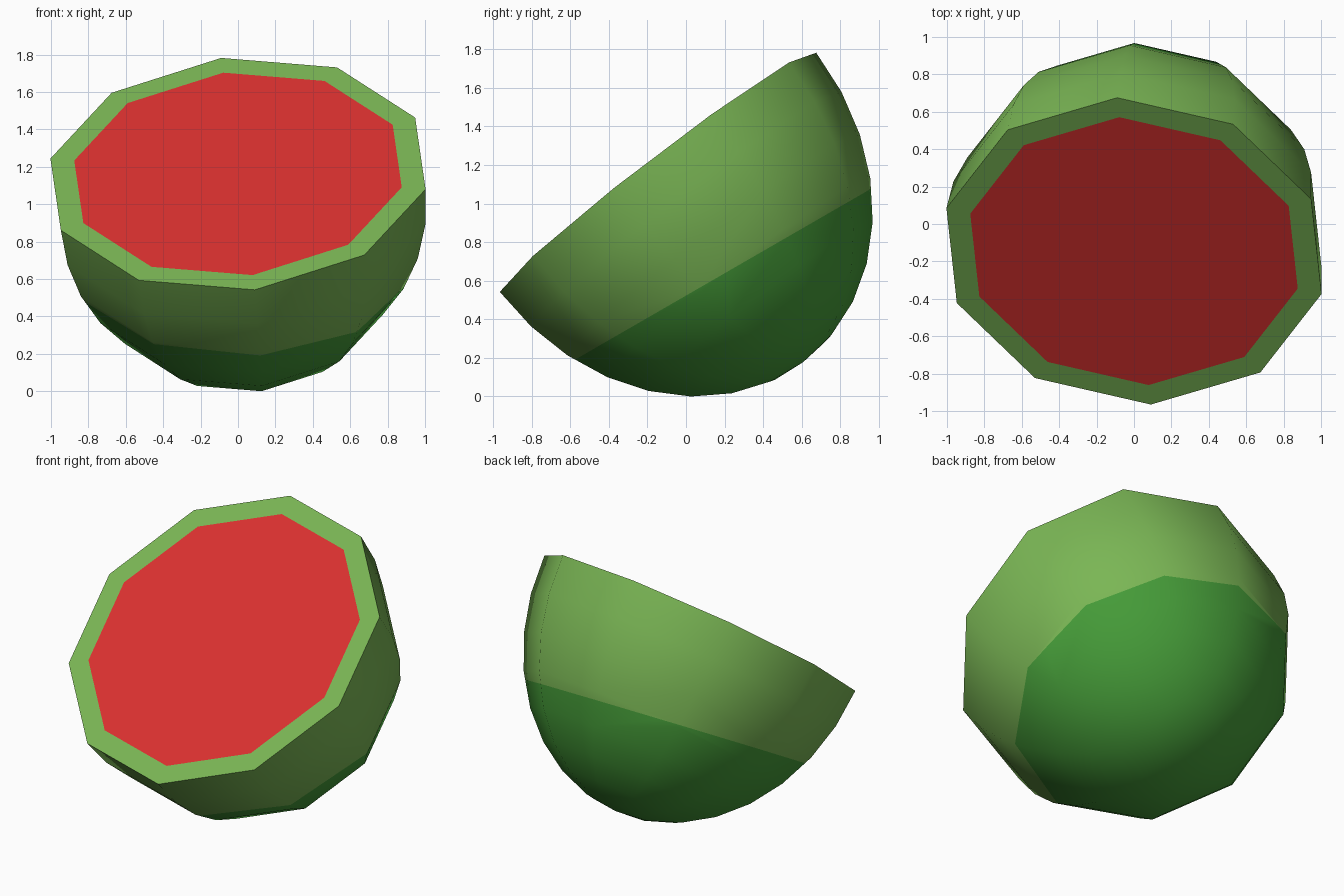
import bpy, bmesh, math
from mathutils import Vector, Matrix

if "Cube" in bpy.data.objects:
    bpy.data.objects.remove(bpy.data.objects["Cube"])

SIDES, RINGS = 10, 8
RADIUS, DEPTH, FLESH = 1.032, 1.242, 0.873


def material(name, color):
    m = bpy.data.materials.new(name)
    m.diffuse_color = (*color, 1)
    m.use_nodes = True
    m.node_tree.nodes["Principled BSDF"].inputs["Base Color"].default_value = m.diffuse_color
    return m


rind_light = material("light green rind", (0.195, 0.468, 0.09))
rind_dark = material("dark green rind", (0.06, 0.33, 0.04))
flesh_red = material("red flesh", (0.708, 0.031, 0.029))

# tilted frame of the cut face: u points to the top rim corner, n out of the cut
n = Vector((-0.0934, -0.766, 1)).normalized()
u = Vector((-0.09, 0.82, 0.62))
u = (u - n * u.dot(n)).normalized()
w = n.cross(u)
frame = Matrix.Translation((0, -0.145, 1.172)) @ Matrix((u, w, n)).transposed().to_4x4()

bm = bmesh.new()


def ring(radius, z):
    return [bm.verts.new((radius * math.cos(a), radius * math.sin(a), z))
            for a in (2 * math.pi * i / SIDES for i in range(SIDES))]


def bridge(a, b):
    for i in range(SIDES):
        j = (i + 1) % SIDES
        bm.faces.new((a[i], b[i], b[j], a[j]))


# cut face: red flesh with a flat light green border
flesh = ring(FLESH * RADIUS, 0)
bm.faces.new(flesh).material_index = 2
rows = [flesh, ring(RADIUS, 0)]

# half-ellipsoid bowl
for k in range(1, RINGS):
    t = math.pi / 2 * k / RINGS
    rows.append(ring(RADIUS * math.cos(t), -DEPTH * math.sin(t)))
for a, b in zip(rows, rows[1:]):
    bridge(a, b)
pole = bm.verts.new((0, 0, -DEPTH))
last = rows[-1]
for i in range(SIDES):
    bm.faces.new((last[i], pole, last[(i + 1) % SIDES]))
bm.transform(frame)

# dark green underside, divided by a plane tilted 30 degrees
cut_point = Vector((0, 0, 0.533))
cut_normal = Vector((0, -0.5, math.sqrt(0.75)))
bmesh.ops.bisect_plane(bm, geom=bm.verts[:] + bm.edges[:] + bm.faces[:], dist=1e-5,
                       plane_co=cut_point, plane_no=cut_normal)
for f in bm.faces:
    if (f.calc_center_median() - cut_point).dot(cut_normal) < 0:
        f.material_index = 1
bmesh.ops.recalc_face_normals(bm, faces=bm.faces[:])

# stand it on the ground
low = min(v.co.z for v in bm.verts)
bmesh.ops.translate(bm, verts=bm.verts[:], vec=(0, 0, -low))

mesh = bpy.data.meshes.new("half_melon")
bm.to_mesh(mesh)
bm.free()
for m in (rind_light, rind_dark, flesh_red):
    mesh.materials.append(m)
melon = bpy.data.objects.new("half_melon", mesh)
bpy.context.collection.objects.link(melon)
bpy.context.view_layer.objects.active = melon
melon.select_set(True)
bpy.ops.object.shade_smooth_by_angle(angle=math.radians(60))
